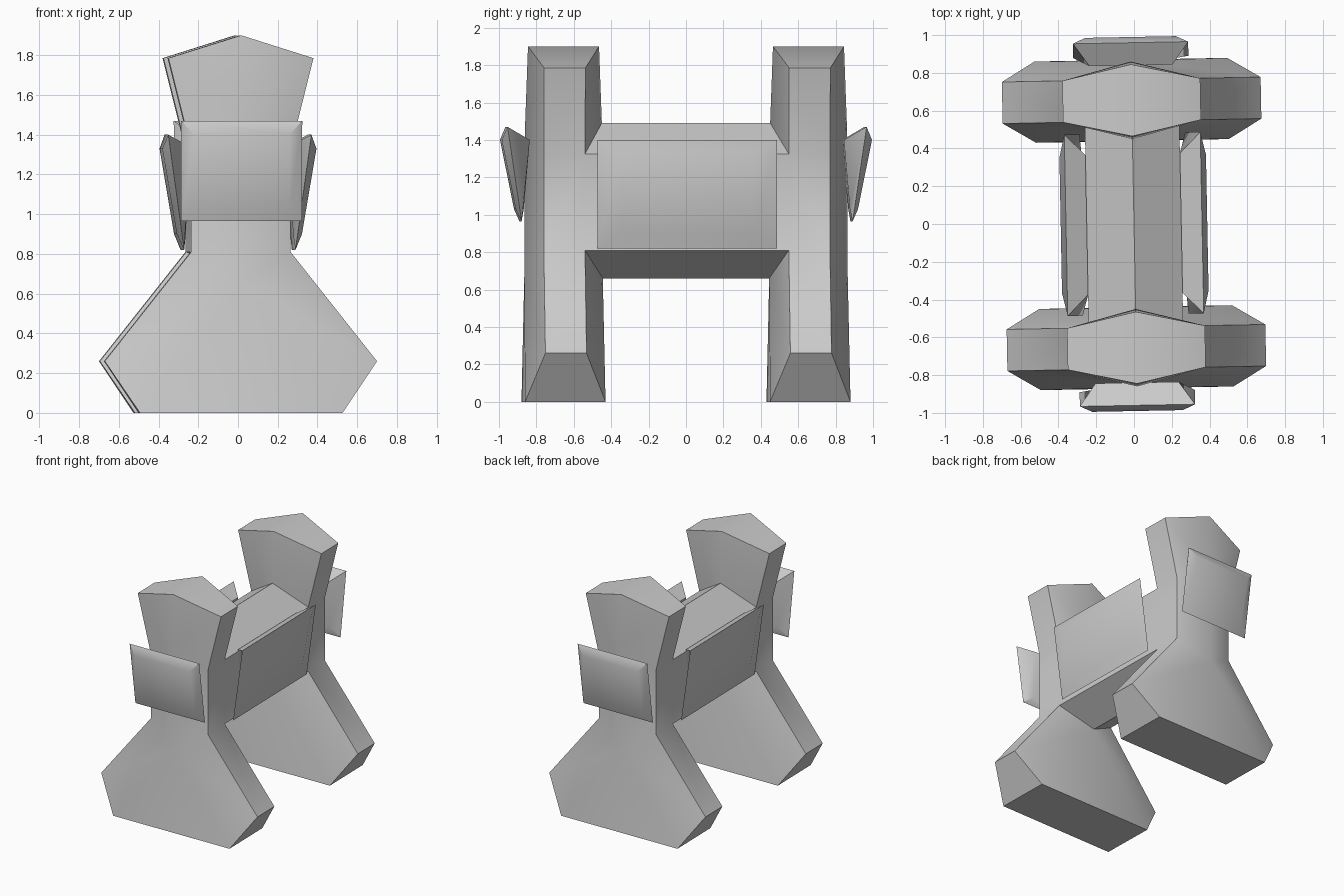
import bpy, bmesh
from math import radians, pi
from mathutils import Matrix

cube = bpy.data.objects.get("Cube")
if cube:
    bpy.data.objects.remove(cube, do_unlink=True)

grey = bpy.data.materials.new("plain_grey")
grey.use_nodes = True
tone = (0.6, 0.6, 0.6, 1)
grey.diffuse_color = tone
grey.node_tree.nodes["Principled BSDF"].inputs["Base Color"].default_value = tone

YAW = radians(1.1)      # the whole model is turned slightly
POST_Y = 0.655          # distance of each post from the middle


def finish(bm, name, angle):
    bmesh.ops.remove_doubles(bm, verts=bm.verts, dist=0.0005)
    bmesh.ops.recalc_face_normals(bm, faces=bm.faces)
    bm.transform(Matrix.Rotation(YAW + angle, 4, 'Z'))
    mesh = bpy.data.meshes.new(name)
    bm.to_mesh(mesh)
    bm.free()
    mesh.materials.append(grey)
    obj = bpy.data.objects.new(name, mesh)
    bpy.context.collection.objects.link(obj)
    bpy.ops.object.select_all(action='DESELECT')
    obj.select_set(True)
    bpy.context.view_layer.objects.active = obj
    bpy.ops.object.shade_smooth_by_angle(angle=radians(40))


# Outline points of a post: x, half thickness, z
POINTS = {
    "peak": (0, 0.19, 1.9),
    "shoulder": (0.365, 0.11, 1.785),
    "neck_top": (0.25, 0.11, 1.325),
    "neck_low": (0.25, 0.11, 0.81),
    "hip": (0.685, 0.11, 0.26),
    "foot": (0.51, 0.215, 0),
    "ridge_top": (0, 0.205, 1.49),
    "ridge_low": (0, 0.21, 0.66),
}
RIM = ["peak", "shoulder", "neck_top", "neck_low", "hip", "foot"]
SKIN = [("peak", "shoulder", "ridge_top"),
        ("shoulder", "neck_top", "ridge_top"),
        ("ridge_low", "neck_low", "hip"),
        ("ridge_low", "hip", "foot")]
NECK = ["ridge_top", "neck_top", "neck_low", "ridge_low"]


def point(name, side, end, face):
    x, thick, z = POINTS[name]
    return (side * x, end * (POST_Y + face * thick), z)


# Two posts joined by a six-sided beam, in one shell
bm = bmesh.new()


def add_face(coords):
    bm.faces.new([bm.verts.new(c) for c in coords])


for end in (-1, 1):
    for face in (-1, 1):
        for side in (-1, 1):
            for names in SKIN:
                add_face([point(n, side, end, face) for n in names])
            if face == 1:
                add_face([point(n, side, end, face) for n in NECK])
        add_face([point("ridge_low", 1, end, face),
                  point("foot", 1, end, face), point("foot", -1, end, face)])
    for side in (-1, 1):
        for a, b in zip(RIM, RIM[1:]):
            add_face([point(a, side, end, -1), point(b, side, end, -1),
                      point(b, side, end, 1), point(a, side, end, 1)])
    add_face([point("foot", s, end, f) for s, f in ((-1, -1), (1, -1), (1, 1), (-1, 1))])
for side in (-1, 1):
    for a, b in zip(NECK, NECK[1:]):
        add_face([point(a, side, -1, -1), point(b, side, -1, -1),
                  point(b, side, 1, -1), point(a, side, 1, -1)])
finish(bm, "posts_and_beam", 0)


# Bevelled wedge plate: each ring is half width, top (out, z), bottom (out, z)
def plate(name, angle, rings):
    bm = bmesh.new()
    loops = []
    for half, (top_out, top_z), (low_out, low_z) in rings:
        loops.append([bm.verts.new(c) for c in (
            (-half, -low_out, low_z), (half, -low_out, low_z),
            (half, -top_out, top_z), (-half, -top_out, top_z))])
    for a, b in zip(loops, loops[1:]):
        for i in range(4):
            j = (i + 1) % 4
            bm.faces.new((a[i], a[j], b[j], b[i]))
    bm.faces.new(loops[0])
    bm.faces.new(loops[-1])
    finish(bm, name, angle)


END_RINGS = [(0.24, (0.99, 1.4), (0.915, 1.03)),
             (0.305, (0.96, 1.47), (0.885, 0.965)),
             (0.22, (0.84, 1.4), (0.872, 1.03))]
SIDE_RINGS = [(0.36, (0.388, 1.33), (0.315, 0.9)),
              (0.48, (0.36, 1.4), (0.28, 0.82)),
              (0.37, (0.25, 1.34), (0.27, 0.9))]

plate("front_plate", 0, END_RINGS)
plate("back_plate", pi, END_RINGS)
plate("left_plate", pi / 2, SIDE_RINGS)
plate("right_plate", -pi / 2, SIDE_RINGS)
